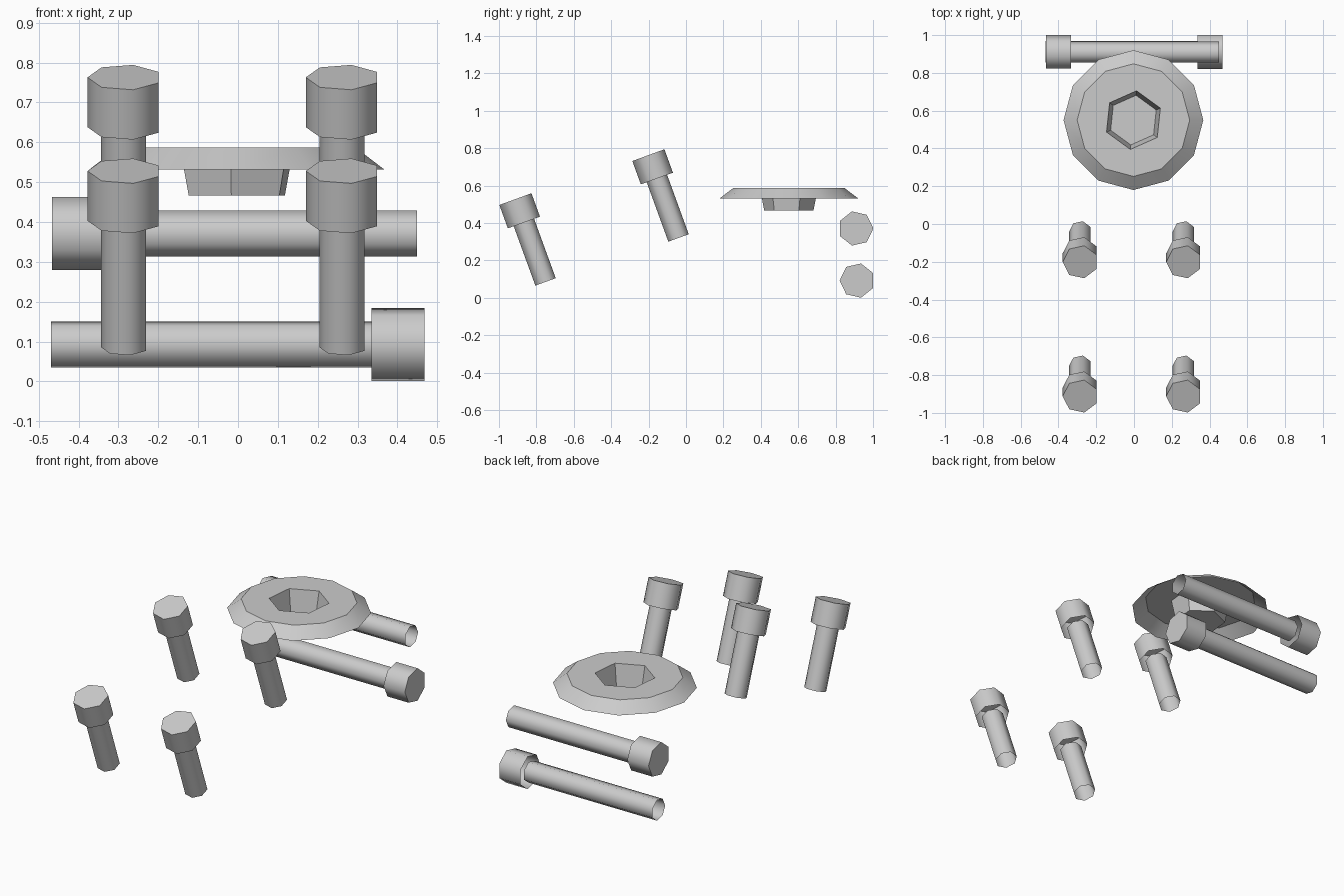
import bpy, bmesh, math
from mathutils import Vector

if "Cube" in bpy.data.objects:
    bpy.data.objects.remove(bpy.data.objects["Cube"])


def ring(bm, n, r, z, start, to_world):
    """Add one loop of n vertices around the local z axis."""
    return [bm.verts.new(to_world(Vector((r * math.cos(start + i * math.tau / n),
                                          r * math.sin(start + i * math.tau / n), z))))
            for i in range(n)]


def bridge(bm, a, b):
    n = len(a)
    for i in range(n):
        j = (i + 1) % n
        bm.faces.new((a[i], a[j], b[j], b[i]))


def finish(bm, name, angle):
    mesh = bpy.data.meshes.new(name)
    bm.to_mesh(mesh)
    bm.free()
    ob = bpy.data.objects.new(name, mesh)
    bpy.context.collection.objects.link(ob)
    bpy.ops.object.select_all(action='DESELECT')
    ob.select_set(True)
    bpy.context.view_layer.objects.active = ob
    bpy.ops.object.shade_smooth_by_angle(angle=math.radians(angle))


def bolt(name, tip, axis, corner, length):
    """Seven-sided bolt: capped head open underneath, hollow shank open at the tip."""
    w = Vector(axis).normalized()
    u = Vector(corner).normalized()
    v = w.cross(u)
    place = lambda p: Vector(tip) + u * p.x + v * p.y + w * p.z
    bm = bmesh.new()
    neck = length - 0.133
    # shank
    bridge(bm, ring(bm, 7, 0.0595, 0, 0, place), ring(bm, 7, 0.0595, neck, 0, place))
    # head
    top = ring(bm, 7, 0.0937, length, 0, place)
    bridge(bm, ring(bm, 7, 0.0937, neck, 0, place), top)
    bm.faces.new(top)
    finish(bm, name, 55)


# four tilted short bolts, two rows of two
t = math.radians(20)
for row, (y, z) in (("front", (-0.751, 0.0855)), ("rear", (-0.040, 0.3205))):
    for side, x in (("left", -0.284), ("right", 0.264)):
        bolt(f"{row}_{side}_short_bolt", (x, y, z),
             (0, -math.sin(t), math.cos(t)), (-1, 0, 0), 0.471)

# two long horizontal bolts pointing opposite ways
bolt("lower_long_bolt", (-0.469, 0.915, 0.0925), (1, 0, 0), (0, -1, 0), 0.937)
bolt("upper_long_bolt", (0.449, 0.908, 0.371), (-1, 0, 0), (0, 1, 0), 0.916)

# bevelled washer plate with a tapered hexagonal socket, open underneath
bm = bmesh.new()
at = lambda p: p + Vector((-0.003, 0.55, 0))
rim = ring(bm, 12, 0.37, 0.532, 0, at)
edge = ring(bm, 12, 0.298, 0.587, 0, at)
bridge(bm, rim, edge)
h = math.radians(24)
mouth = ring(bm, 6, 0.156, 0.587, h, at)
floor = ring(bm, 6, 0.132, 0.466, h, at)
bridge(bm, mouth, floor)
bm.faces.new(floor)
# flat top between the twelve-sided edge and the six-sided mouth
for i in range(6):
    j = (i + 1) % 6
    a, b, c = (edge[(2 * i + k + 1) % 12] for k in range(3))
    bm.faces.new((mouth[i], a, b, c, mouth[j]))
finish(bm, "socket_cap_plate", 31)
